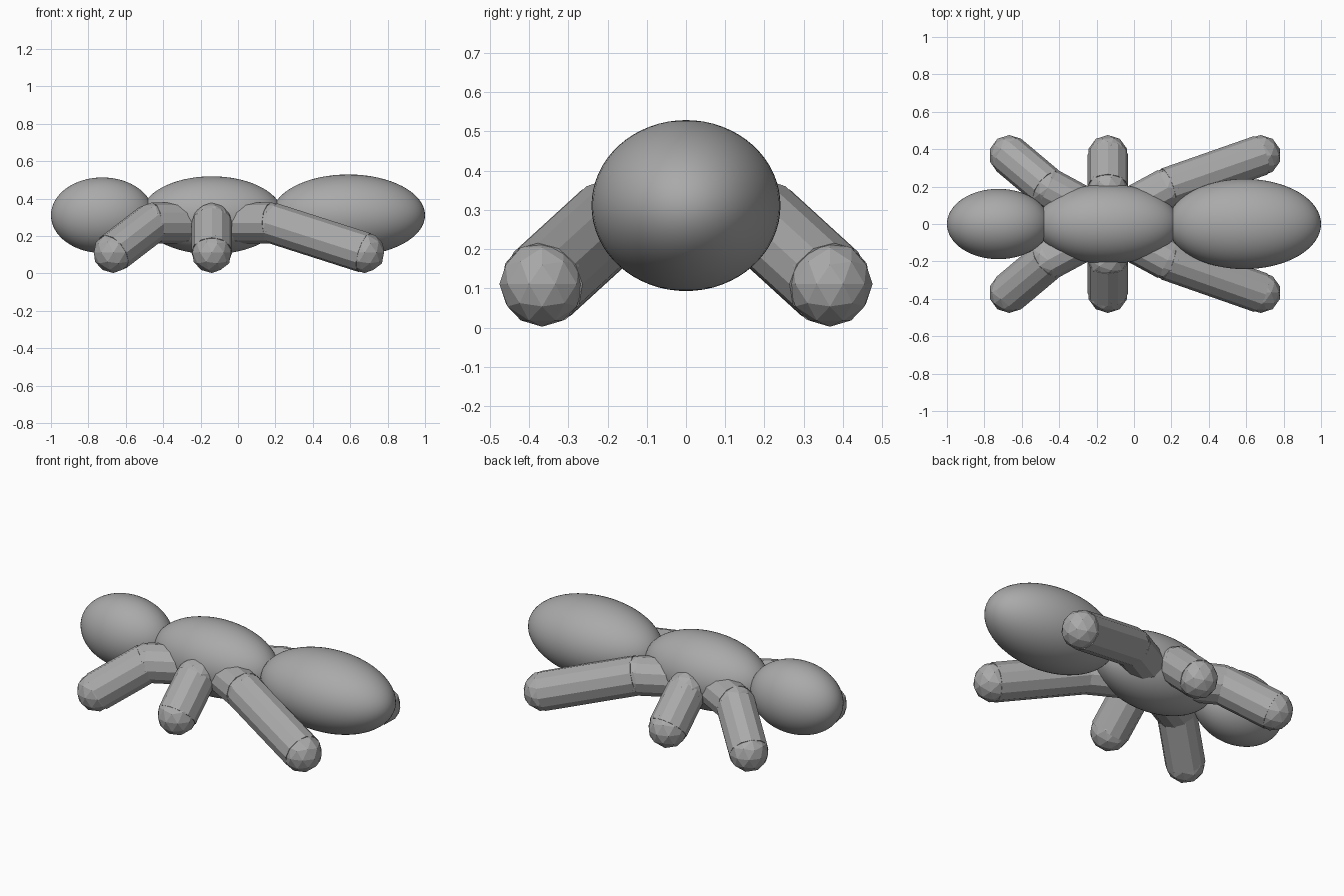
import bpy
from mathutils import Vector

if "Cube" in bpy.data.objects:
    bpy.data.objects.remove(bpy.data.objects["Cube"])

grey = bpy.data.materials.new("plain grey")
grey.use_nodes = True
COLOUR = (0.4, 0.4, 0.4, 1)
grey.diffuse_color = COLOUR
grey.node_tree.nodes["Principled BSDF"].inputs["Base Color"].default_value = COLOUR

RADIUS = 0.109   # leg thickness


def finish(name):
    ob = bpy.context.object
    ob.name = name
    ob.data.materials.append(grey)
    return ob


def body_part(name, x, size):
    bpy.ops.mesh.primitive_uv_sphere_add(segments=64, ring_count=32, location=(x, 0, 0.311))
    ob = finish(name)
    ob.scale = size
    bpy.ops.object.transform_apply(location=False, rotation=False)
    bpy.ops.object.shade_smooth()


def joint(name, at):
    bpy.ops.mesh.primitive_ico_sphere_add(subdivisions=2, radius=RADIUS, location=at)
    finish(name)


def segment(name, a, b):
    axis = b - a
    bpy.ops.mesh.primitive_cylinder_add(vertices=12, radius=RADIUS, depth=axis.length,
                                        location=(a + b) / 2)
    ob = finish(name)
    ob.rotation_euler = axis.to_track_quat('Z', 'Y').to_euler()


# Body: three smooth ellipsoids in a row
body_part("head", -0.725, (0.275, 0.188, 0.202))
body_part("thorax", -0.14, (0.38, 0.213, 0.208))
body_part("abdomen", 0.59, (0.41, 0.241, 0.218))

# Legs: faceted bent tubes, mirrored to both sides
legs = {"front": (-0.46, -0.667), "middle": (-0.14, -0.14), "hind": (0.18, 0.677)}
for pair, (knee_x, foot_x) in legs.items():
    for side, s in (("near", -1), ("far", 1)):
        name = f"{pair}_{side}"
        hip = Vector((-0.14, 0.02 * s, 0.27))
        knee = Vector((knee_x, 0.193 * s, 0.27))
        foot = Vector((foot_x, 0.367 * s, 0.111))
        segment(name + "_upper_leg", hip, knee)
        joint(name + "_knee", knee)
        segment(name + "_lower_leg", knee, foot)
        joint(name + "_foot", foot)
